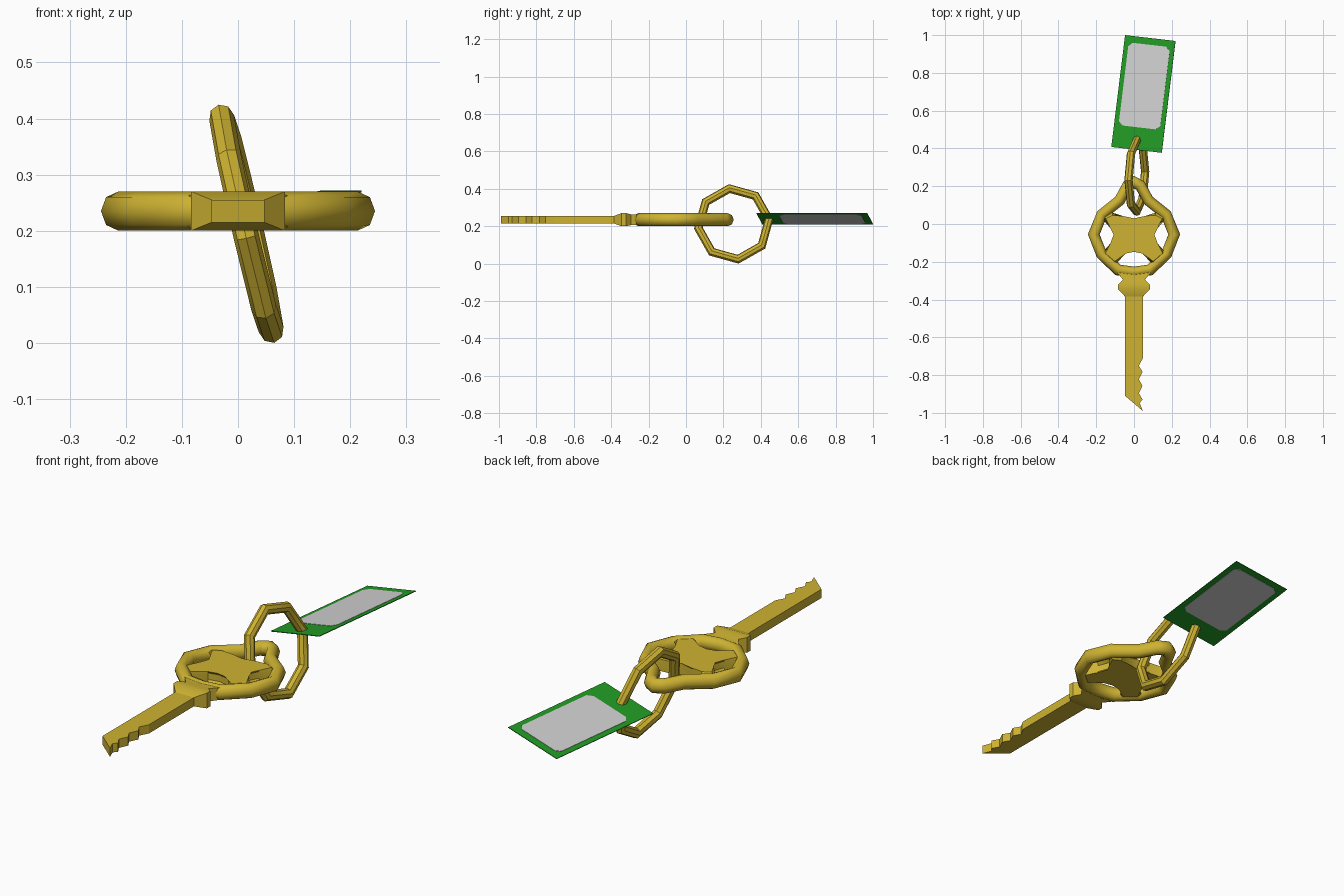
import bpy, bmesh, math
from mathutils import Vector, Matrix

if "Cube" in bpy.data.objects:
    bpy.data.objects.remove(bpy.data.objects["Cube"])


def material(name, rgb):
    m = bpy.data.materials.new(name)
    m.diffuse_color = (*rgb, 1)
    m.use_nodes = True
    m.node_tree.nodes["Principled BSDF"].inputs["Base Color"].default_value = m.diffuse_color
    return m


GOLD = material("gold", (0.62, 0.45, 0.032))
GREEN = material("tag_green", (0.016, 0.33, 0.018))
GREY = material("label_grey", (0.64, 0.64, 0.64))
KEY_Z = 0.235


def finish(bm, name, mat, matrix=None, smooth=None):
    if matrix:
        bm.transform(matrix)
    bmesh.ops.recalc_face_normals(bm, faces=bm.faces)
    me = bpy.data.meshes.new(name)
    bm.to_mesh(me)
    bm.free()
    me.materials.append(mat)
    ob = bpy.data.objects.new(name, me)
    bpy.context.collection.objects.link(ob)
    if smooth:
        bpy.ops.object.select_all(action='DESELECT')
        ob.select_set(True)
        bpy.context.view_layer.objects.active = ob
        bpy.ops.object.shade_smooth_by_angle(angle=math.radians(smooth))
    return ob


def bridge(bm, rings, closed):
    n = len(rings[0])
    for i in range(len(rings) if closed else len(rings) - 1):
        a, b = rings[i], rings[(i + 1) % len(rings)]
        for k in range(n):
            bm.faces.new((a[k], a[(k + 1) % n], b[(k + 1) % n], b[k]))


def tube_loop(name, path, rw, rh, sides, matrix, smooth):
    """Closed planar path swept with an elliptical section, mitred corners."""
    bm = bmesh.new()
    rings, n = [], len(path)
    for i in range(n):
        p0, p, p1 = (Vector(path[(i + d) % n]) for d in (-1, 0, 1))
        t0, t1 = (p - p0).normalized(), (p1 - p).normalized()
        t = (t0 + t1).normalized()
        side = Vector((t.y, -t.x)) / max(t.dot(t1), 0.6)
        ring = []
        for k in range(sides):
            a = 2 * math.pi * k / sides
            q = p + side * rw * math.cos(a)
            ring.append(bm.verts.new((q.x, q.y, rh * math.sin(a))))
        rings.append(ring)
    bridge(bm, rings, True)
    return finish(bm, name, GOLD, matrix, smooth)


def plate(name, outline, half, mat, matrix, bevel=0, smooth=None):
    """Flat outline extruded equally up and down."""
    bm = bmesh.new()
    lo = [bm.verts.new((x, y, -half)) for x, y in outline]
    hi = [bm.verts.new((x, y, half)) for x, y in outline]
    caps = [bm.faces.new(lo), bm.faces.new(hi)]
    bridge(bm, [lo, hi], False)
    if bevel:
        edges = {e for f in caps for e in f.edges}
        bmesh.ops.bevel(bm, geom=list(edges), offset=bevel, segments=1,
                        affect='EDGES', profile=0.5)
    bmesh.ops.triangulate(bm, faces=[f for f in bm.faces if len(f.verts) > 4])
    return finish(bm, name, mat, matrix, smooth)


def mirrored(half):
    """Close a right half, whose ends lie on x = 0."""
    return half + [(-x, y) for x, y in reversed(half[1:-1])]


key = Matrix.Translation((0, 0, KEY_Z))

# bow: pear-shaped loop
bow = mirrored([(0, -0.255), (0.085, -0.243), (0.172, -0.16), (0.213, -0.055),
                (0.170, 0.05), (0.076, 0.125), (0.034, 0.203), (0, 0.222)])
tube_loop("key_bow", bow, 0.029, 0.035, 8, key, 60)

# four-armed centre of the bow
hub = mirrored([(0, 0.03), (0.06, 0.03), (0.115, 0.06), (0.17, 0.03),
                (0.115, -0.015), (0.095, -0.055), (0.115, -0.11), (0.17, -0.155),
                (0.10, -0.215), (0.05, -0.145), (0, -0.135)])
plate("bow_centre", hub, 0.027, GOLD, key, 0.012, 35)

# collar between bow and blade: lofted rectangles (y, half width, half height)
bm = bmesh.new()
rings = []
for y, w, h in [(-0.25, 0.095, 0.028), (-0.295, 0.058, 0.029), (-0.32, 0.084, 0.035),
                (-0.345, 0.084, 0.035), (-0.385, 0.047, 0.02)]:
    rings.append([bm.verts.new((sx * w, y, sz * h))
                  for sx, sz in ((-1, -1), (1, -1), (1, 1), (-1, 1))])
bridge(bm, rings, False)
bm.faces.new(rings[0])
bm.faces.new(rings[-1])
finish(bm, "key_collar", GOLD, key, 35)

# blade with notched edge and slanted tip
blade = [(0.047, -0.37), (0.047, -0.71)]
for i in range(3):
    y = -0.715 - 0.073 * i
    blade += [(0.026, y - 0.035), (0.045, y - 0.068)]
blade += [(0.030, -0.948), (0.047, -0.99), (-0.047, -0.91), (-0.047, -0.37)]
plate("key_blade", blade, 0.020, GOLD, key)

# eight-sided split ring, leaning sideways
R = 0.19
ring = [(R * math.cos(math.radians(7 + 45 * k)), R * math.sin(math.radians(7 + 45 * k)))
        for k in range(8)]
lean = Matrix(((0.03, -0.23, 1, 0.015), (1, 0, 0, 0.255), (0, 1, 0.23, 0.2125), (0, 0, 0, 1)))
tube_loop("key_ring", ring, 0.022, 0.022, 8, lean, 40)

# tag and label, in a tilted frame where the tag is the unit square
u, v = Vector((0.267, -0.031, 0.06)), Vector((0.073, 0.592, 0))
n = u.cross(v).normalized()
tag = Matrix(((u.x, v.x, n.x, -0.12), (u.y, v.y, n.y, 0.408),
              (u.z, v.z, n.z, 0.21), (0, 0, 0, 1)))
plate("tag", [(0, 0), (1, 0), (1, 1), (0, 1)], 0.0015, GREEN, tag)
a, b, c, d, cu, cv = 0.09, 0.91, 0.20, 0.94, 0.08, 0.035
label = [(a + cu, c), (b - cu, c), (b, c + cv), (b, d - cv),
         (b - cu, d), (a + cu, d), (a, d - cv), (a, c + cv)]
plate("tag_label", label, 0.003, GREY, tag)
